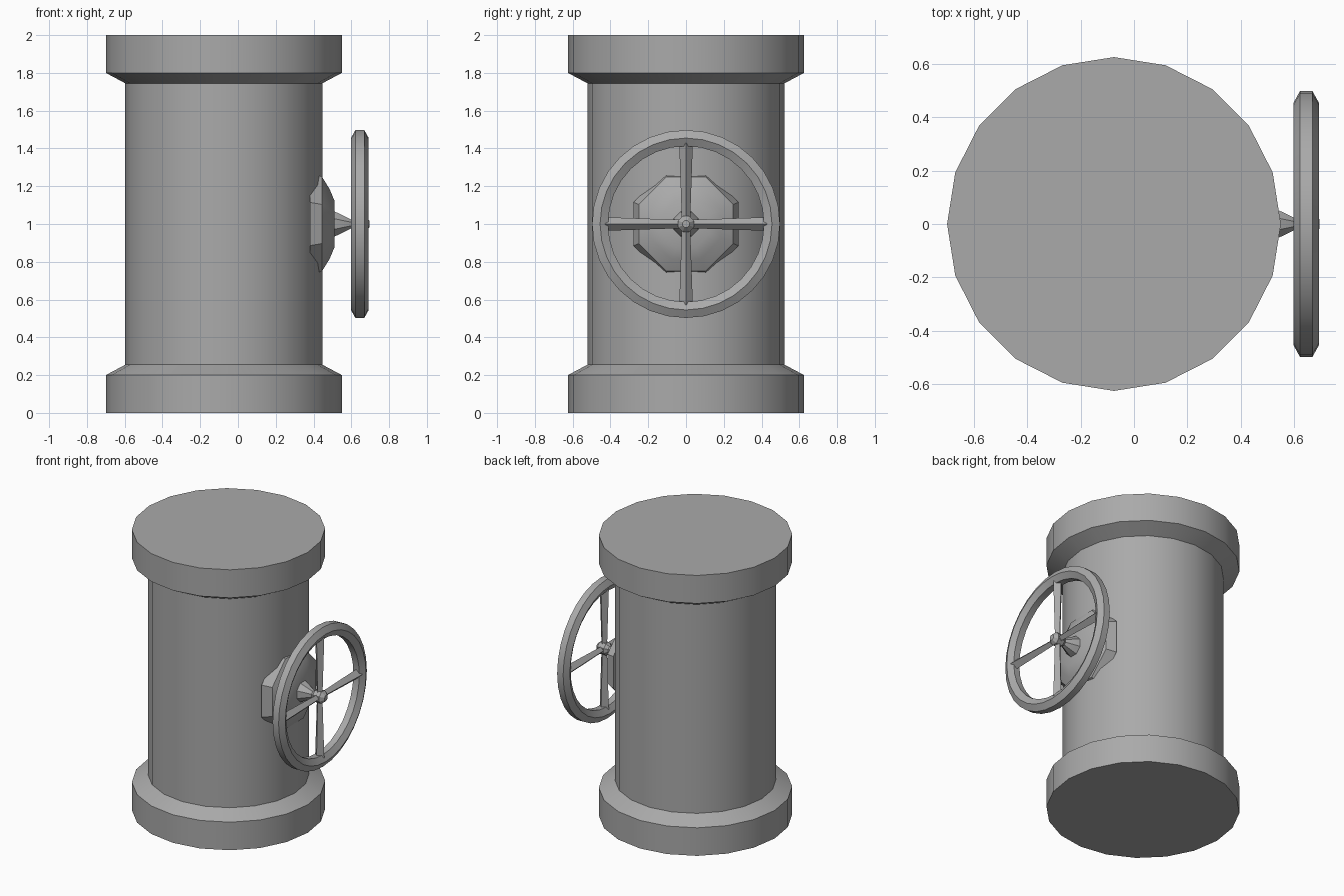
import bpy, bmesh, math
from mathutils import Matrix

cube = bpy.data.objects.get("Cube")
if cube:
    bpy.data.objects.remove(cube)

grey = bpy.data.materials.new("iron_grey")
grey.use_nodes = True
colour = (0.4, 0.4, 0.4, 1)
grey.diffuse_color = colour
grey.node_tree.nodes["Principled BSDF"].inputs["Base Color"].default_value = colour

ALONG_X = Matrix.Rotation(math.pi / 2, 4, "Y")


def finish(name, bm, matrix, angle):
    bmesh.ops.recalc_face_normals(bm, faces=bm.faces)
    mesh = bpy.data.meshes.new(name)
    bm.to_mesh(mesh)
    bm.free()
    mesh.transform(matrix)
    mesh.materials.append(grey)
    obj = bpy.data.objects.new(name, mesh)
    bpy.context.collection.objects.link(obj)
    bpy.ops.object.select_all(action="DESELECT")
    obj.select_set(True)
    bpy.context.view_layer.objects.active = obj
    bpy.ops.object.shade_smooth_by_angle(angle=math.radians(angle))
    return obj


def lathe(name, profile, sides, matrix, closed=False, turn=0.0, angle=25):
    """Spin (radius, height) points about z; cap the ends unless the profile is a loop."""
    bm = bmesh.new()
    rings = []
    for r, h in profile:
        ring = []
        for i in range(sides):
            a = math.tau * i / sides + turn
            ring.append(bm.verts.new((r * math.cos(a), r * math.sin(a), h)))
        rings.append(ring)
    pairs = list(zip(rings, rings[1:]))
    if closed:
        pairs.append((rings[-1], rings[0]))
    else:
        bm.faces.new(rings[0])
        bm.faces.new(rings[-1])
    for low, high in pairs:
        for i in range(sides):
            j = (i + 1) % sides
            bm.faces.new((low[i], low[j], high[j], high[i]))
    return finish(name, bm, matrix, angle)


# Pipe body with a flange at each end
lathe("pipe", [(0.625, 0), (0.625, 0.2), (0.522, 0.255), (0.522, 1.745),
               (0.625, 1.8), (0.625, 2)], 20, Matrix.Translation((-0.075, 0, 0)))

# Valve boss swelling out of the pipe wall, and its tapered stem
axis = Matrix.Translation((0, 0, 1)) @ ALONG_X
lathe("valve_boss", [(0.3, 0.38), (0.27, 0.445), (0.2, 0.485), (0.135, 0.51)],
      8, axis, turn=math.pi / 8, angle=35)
lathe("valve_stem", [(0.075, 0.49), (0.07, 0.515), (0.025, 0.6), (0.025, 0.66)],
      8, axis, turn=math.pi / 8)

# Handwheel rim with a six-sided section
section = [(0.455 + 0.049 * math.sin(math.tau * k / 6),
            0.645 + 0.047 * math.cos(math.tau * k / 6)) for k in range(6)]
lathe("wheel_rim", section, 32, axis, closed=True)

# Hub and four spokes that widen towards the rim
lathe("wheel_hub", [(0.025, 0.595), (0.045, 0.62), (0.045, 0.67), (0.02, 0.695)],
      8, axis, turn=math.pi / 8)
for k, side in enumerate(("top", "left", "bottom", "right")):
    place = (Matrix.Translation((0.645, 0, 1)) @ Matrix.Rotation(k * math.pi / 2, 4, "X"))
    lathe(side + "_spoke", [(0.022, 0.02), (0.036, 0.43)], 4, place)
